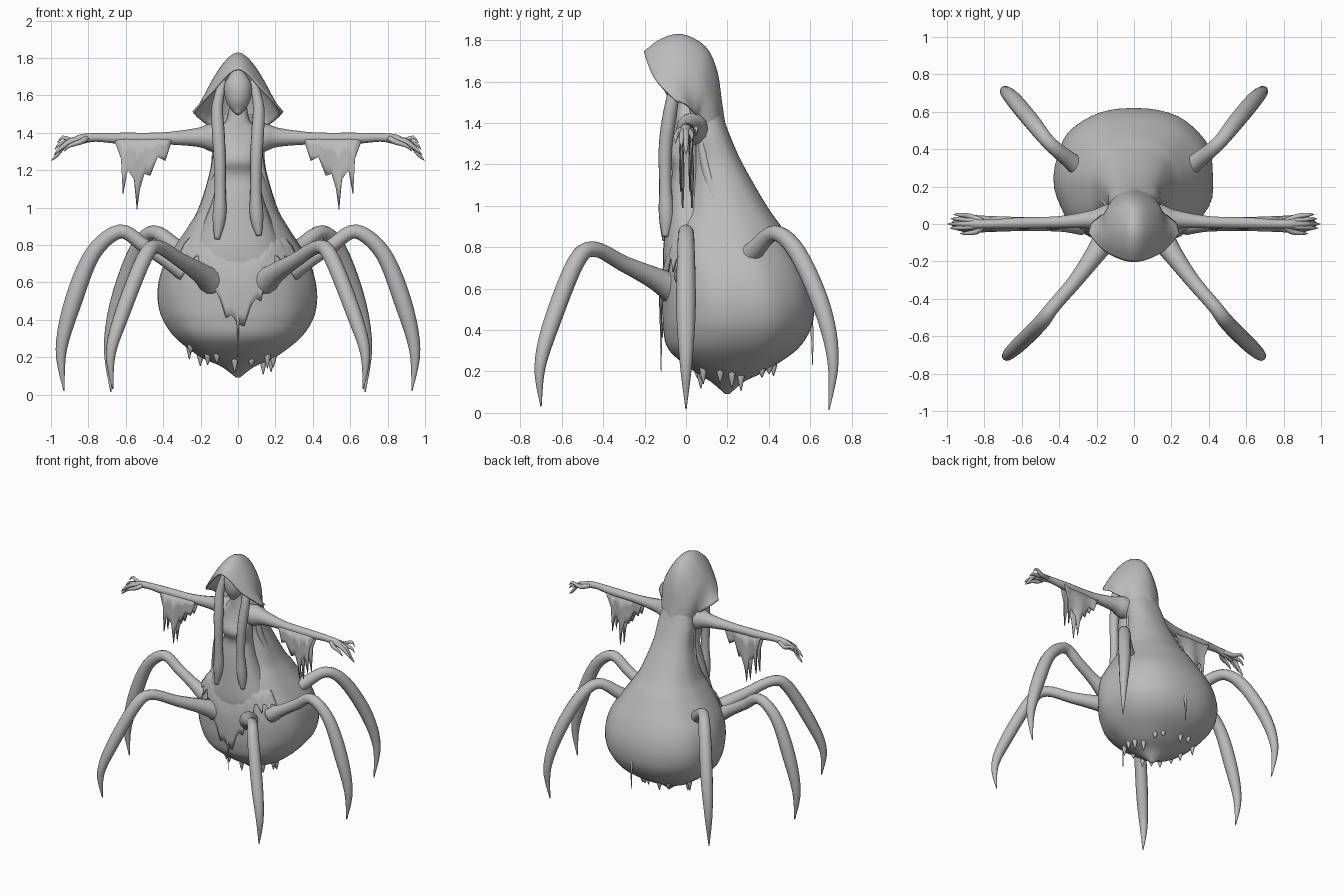
import bpy, bmesh, math, random
from mathutils import Vector

random.seed(4)
cube = bpy.data.objects.get("Cube")
if cube:
    bpy.data.objects.remove(cube)

grey = bpy.data.materials.new("ash grey")
grey.use_nodes = True
grey.diffuse_color = (0.5, 0.5, 0.5, 1)
grey.node_tree.nodes["Principled BSDF"].inputs["Base Color"].default_value = grey.diffuse_color


def spline(points, steps):
    """Catmull-Rom resampling of tuples of any length."""
    padded = [points[0]] + list(points) + [points[-1]]
    result = []
    for i in range(len(points) - 1):
        p, q, r, s = padded[i:i + 4]
        for k in range(steps):
            t = k / steps
            result.append(tuple(
                b + t * (c - a) / 2 + t * t * (a - 2.5 * b + 2 * c - d / 2)
                + t ** 3 * (1.5 * (b - c) + (d - a) / 2)
                for a, b, c, d in zip(p, q, r, s)))
    return result + [tuple(points[-1])]


def grid_object(name, rows, closed=False, thickness=0):
    """Skins equal rows of points; closed rows are capped at both ends."""
    bm = bmesh.new()
    verts = [[bm.verts.new(p) for p in row] for row in rows]
    count = len(rows[0])
    for low, high in zip(verts, verts[1:]):
        for i in range(count if closed else count - 1):
            j = (i + 1) % count
            bm.faces.new((low[i], low[j], high[j], high[i]))
    if closed:
        bm.faces.new(verts[0])
        bm.faces.new(verts[-1])
    bmesh.ops.recalc_face_normals(bm, faces=bm.faces)
    mesh = bpy.data.meshes.new(name)
    bm.to_mesh(mesh)
    bm.free()
    for face in mesh.polygons:
        face.use_smooth = True
    mesh.materials.append(grey)
    obj = bpy.data.objects.new(name, mesh)
    bpy.context.collection.objects.link(obj)
    if thickness:
        shell = obj.modifiers.new("cloth thickness", "SOLIDIFY")
        shell.thickness = thickness
        shell.offset = 0


def tube(name, path, side=1, sides=12, steps=5):
    """Tapered tube through (x, y, z, radius) points."""
    samples = spline(path, steps)
    centres = [Vector((p[0] * side, p[1], p[2])) for p in samples]
    rows, previous = [], None
    for i, centre in enumerate(centres):
        way = (centres[min(i + 1, len(centres) - 1)] - centres[max(i - 1, 0)]).normalized()
        if previous is None:
            across = way.cross(Vector((0, 1, 0))).normalized()
        else:
            across = previous.rotation_difference(way) @ across
        other, previous = way.cross(across), way
        radius = max(samples[i][3], 0.001)
        rows.append([centre + radius * (across * math.cos(a) + other * math.sin(a))
                     for a in (math.tau * k / sides for k in range(sides))])
    grid_object(name, rows, closed=True)


def squared(value):
    """Pushes a circle slightly towards a square."""
    return math.copysign(abs(value) ** 0.88, value)


def ring_point(row, angle, swell=0):
    """Point of a rounded section; angle zero faces the front."""
    z, width, front, back = row
    ripple = 1 + 0.012 * math.sin(angle * 9 + z * 5) * min(1, width / 0.3)
    return Vector(((width * ripple + swell) * squared(math.sin(angle)),
                   (front + back) / 2 - ((back - front) / 2 + swell) * squared(math.cos(angle)), z))


def loft(name, rows, sides=48):
    grid_object(name, [[ring_point(r, math.tau * k / sides) for k in range(sides)]
                       for r in rows], closed=True)


# Swollen abdomen rising into the cloaked back: height, half width, front, back
abdomen = spline([
    (0.09, 0.01, 0.19, 0.21), (0.15, 0.09, 0.12, 0.28), (0.2, 0.2, 0.04, 0.38),
    (0.3, 0.33, -0.08, 0.53), (0.4, 0.4, -0.11, 0.6), (0.5, 0.425, -0.115, 0.62),
    (0.6, 0.42, -0.115, 0.61), (0.7, 0.39, -0.105, 0.575), (0.8, 0.33, -0.09, 0.52),
    (0.9, 0.265, -0.06, 0.46), (1, 0.21, -0.01, 0.39), (1.2, 0.15, 0.03, 0.275),
    (1.35, 0.135, 0.02, 0.208), (1.5, 0.1, 0, 0.155)], 8)
loft("abdomen_and_cloak", abdomen)

# Slender torso with chest and neck
loft("torso", spline([
    (0.62, 0.27, -0.1, 0.2), (0.75, 0.25, -0.112, 0.2), (0.9, 0.19, -0.1, 0.15),
    (1.05, 0.135, -0.085, 0.1), (1.17, 0.11, -0.068, 0.08), (1.25, 0.11, -0.1, 0.08),
    (1.33, 0.12, -0.07, 0.08), (1.41, 0.11, -0.05, 0.08), (1.47, 0.06, -0.045, 0.06),
    (1.58, 0.045, -0.04, 0.05)], 4), 32)

# Ragged apron hanging in a point over the abdomen
columns = []
for k in range(-16, 17):
    angle = k * 0.06
    hem = min(0.38 + 0.75 * abs(angle), 0.74) - (0.06 if k % 3 == 1 else 0)
    column = []
    for step in range(9):
        z = 0.86 + (hem - 0.86) * step / 8
        row = min(abdomen, key=lambda r: abs(r[0] - z))
        column.append(ring_point((z, *row[1:]), angle, 0.024 * min(1, step / 4) - 0.014))
    columns.append(column)
grid_object("ragged_apron", columns, thickness=0.008)

# Hood, built from arches running from the brim to the nape
arches = [
    ((0.24, -0.05, 1.51), (0.145, -0.15, 1.61), (0, -0.2, 1.74)),
    ((0.225, 0, 1.49), (0.14, -0.09, 1.66), (0, -0.12, 1.8)),
    ((0.19, 0.03, 1.46), (0.135, -0.01, 1.67), (0, -0.02, 1.823)),
    ((0.16, 0.05, 1.44), (0.13, 0.07, 1.62), (0, 0.09, 1.765)),
    ((0.14, 0.05, 1.42), (0.12, 0.11, 1.53), (0, 0.145, 1.65)),
    ((0.13, 0.05, 1.38), (0.1, 0.14, 1.42), (0, 0.168, 1.5)),
    ((0.1, 0.08, 1.26), (0.07, 0.15, 1.27), (0, 0.195, 1.32))]
ribs = []
for corner, middle, peak in arches:
    flip = [(-x, y, z) for x, y, z in (middle, corner)]
    ribs.append(spline([corner, middle, peak] + flip, 6))
hood = [list(row) for row in zip(*[spline(line, 4) for line in zip(*ribs)])]
grid_object("hood", hood, thickness=0.012)

# Face in the shade of the hood
tube("face", [(0, -0.07, 1.5, 0.012), (0, -0.055, 1.54, 0.05), (0, -0.045, 1.6, 0.072),
              (0, -0.035, 1.66, 0.072), (0, -0.02, 1.73, 0.03)], sides=20)

# Leg paths, root to claw, as x, y, z, radius
legs = {
    "front": [(0.14, -0.06, 0.6, 0.075), (0.2, -0.15, 0.65, 0.055), (0.31, -0.3, 0.72, 0.04),
              (0.43, -0.44, 0.79, 0.037), (0.5, -0.53, 0.73, 0.042), (0.62, -0.65, 0.43, 0.041),
              (0.68, -0.705, 0.22, 0.027), (0.67, -0.7, 0.03, 0.003)],
    "middle": [(0.28, 0, 0.66, 0.06), (0.38, 0, 0.72, 0.042), (0.5, 0, 0.795, 0.038),
               (0.63, 0, 0.872, 0.038), (0.775, 0, 0.755, 0.043), (0.88, 0, 0.5, 0.047),
               (0.945, 0, 0.24, 0.03), (0.93, 0, 0.02, 0.003)],
    "back": [(0.22, 0.24, 0.7, 0.07), (0.33, 0.33, 0.785, 0.047), (0.45, 0.43, 0.868, 0.038),
             (0.54, 0.54, 0.77, 0.044), (0.64, 0.66, 0.5, 0.043),
             (0.69, 0.71, 0.25, 0.028), (0.68, 0.69, 0.015, 0.003)]}

# Outline of a torn sleeve, as x and bottom
tatters = [(0.36, 1.34), (0.39, 1.25), (0.43, 1.27), (0.47, 1.17), (0.5, 1.18), (0.525, 1.1),
           (0.54, 0.99), (0.555, 1.15), (0.59, 1.2), (0.615, 1.07), (0.625, 1.26), (0.66, 1.36)]

for side, label in ((1, "left"), (-1, "right")):
    for place, path in legs.items():
        tube(f"{label}_{place}_leg", path, side)

    # Arm with sleeve at the shoulder
    tube(label + "_arm", [(0.03, 0.03, 1.36, 0.08), (0.14, 0.03, 1.375, 0.075),
                          (0.22, 0.025, 1.375, 0.05), (0.4, 0.01, 1.37, 0.032),
                          (0.62, 0.005, 1.37, 0.03), (0.76, 0, 1.375, 0.023),
                          (0.84, 0, 1.365, 0.026), (0.9, 0, 1.345, 0.016)], side)

    # Clawed fingers fanning out from the palm, thumb last
    for n, (reach, spread, drop) in enumerate([(0.965, 0.05, 1.345), (0.98, 0.028, 1.31),
                                               (0.998, 0, 1.25), (0.985, -0.022, 1.28),
                                               (0.93, -0.05, 1.3)]):
        tube(f"{label}_finger_{n}", [
            (0.81, spread * 0.3, 1.37, 0.016), (reach - 0.09, spread * 0.8, 1.352, 0.015),
            (reach - 0.03, spread, drop + 0.03, 0.01), (reach, spread, drop, 0.001)],
            side, sides=8, steps=3)

    # Two torn layers of sleeve cloth
    for layer, y in (("front", -0.02), ("back", 0.025)):
        sheet = [[(x * side, y + 0.01 * math.sin(x * 40) * t, 1.365 + (low - 1.365) * t)
                  for t in (0, 0.35, 0.7, 1)] for x, low in tatters]
        grid_object(f"{label}_{layer}_sleeve_rag", sheet, thickness=0.008)

    # Long lock of hair down the chest
    end = 0.85 if side > 0 else 0.83
    tube(label + "_hair_lock", [(0.08, -0.03, 1.68, 0.02), (0.11, -0.06, 1.54, 0.03),
                                (0.105, -0.085, 1.4, 0.034), (0.098, -0.1, 1.27, 0.032),
                                (0.095, -0.1, 1.1, 0.03), (0.1, -0.095, 0.95, 0.036),
                                (0.112, -0.1, end, 0.014)], side)

    # Fold along the open edge of the cloak
    tube(label + "_cloak_fold", [(0.1, 0.07, 1.4, 0.02), (0.12, 0.09, 1.22, 0.022),
                                 (0.165, 0.14, 1.04, 0.026), (0.25, 0.2, 0.84, 0.01)], side)

# Drips clinging to the underside
for n in range(15):
    angle = math.tau * n / 15 + random.uniform(-0.15, 0.15)
    x, y, z = ring_point(abdomen[random.randint(13, 22)], angle, -0.008)
    length = random.uniform(0.03, 0.08)
    tube(f"drip_{n}", [(x, y, z + 0.04, 0.012), (x, y, z, 0.018),
                       (x, y, z - length, 0.002)], sides=8, steps=3)

# Thin threads at the apron point and the rear
tube("front_thread", [(0, -0.115, 0.44, 0.012), (0, -0.12, 0.36, 0.006),
                      (0, -0.12, 0.2, 0.002)], sides=6)
tube("rear_thread", [(0.04, 0.6, 0.46, 0.014), (0.04, 0.61, 0.36, 0.007),
                     (0.04, 0.61, 0.23, 0.002)], sides=6)
